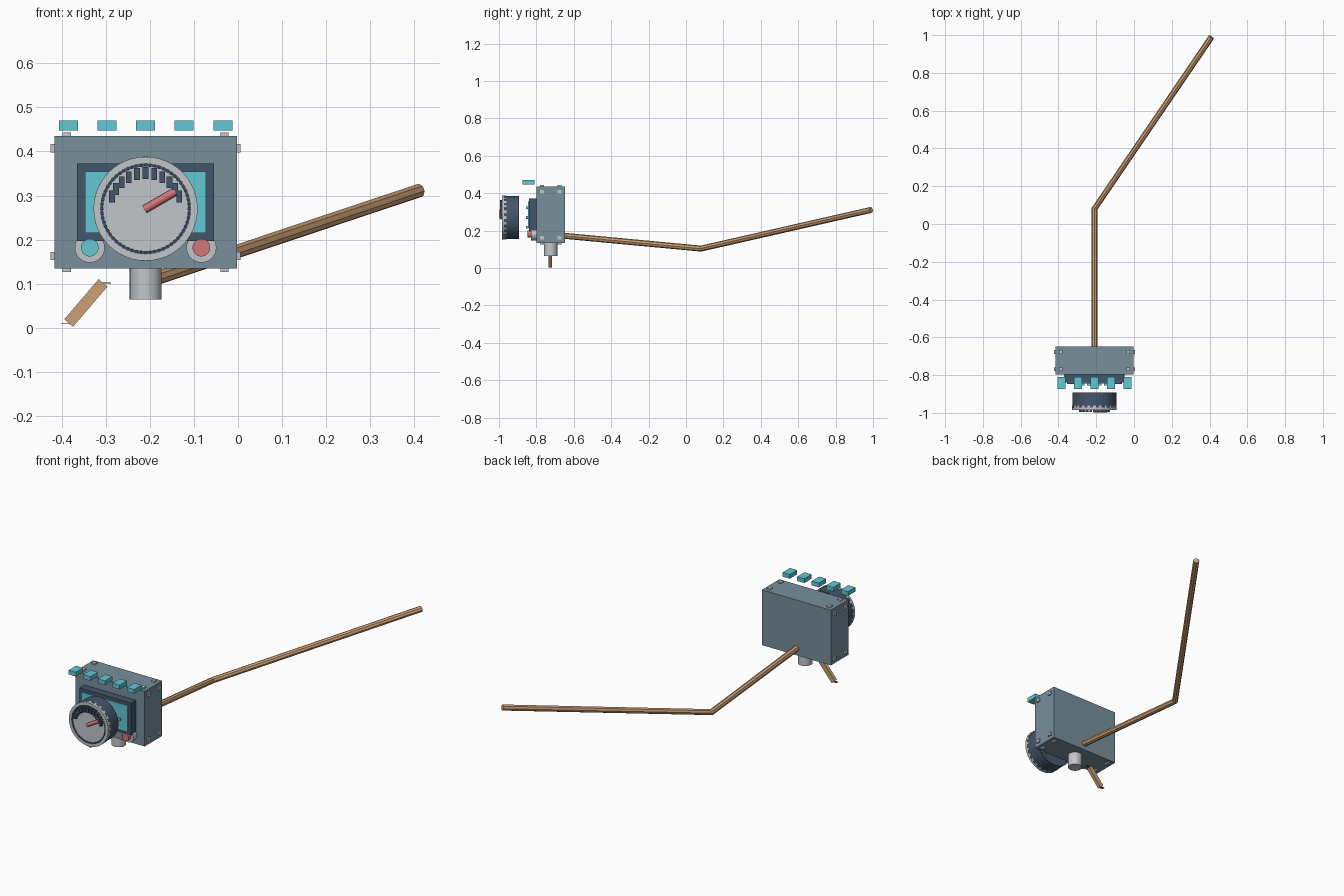
import bpy, bmesh
from math import sin, cos, pi, radians
from mathutils import Vector, Matrix

if "Cube" in bpy.data.objects:
    bpy.data.objects.remove(bpy.data.objects["Cube"])


def material(name, rgb):
    m = bpy.data.materials.new(name)
    m.use_nodes = True
    col = tuple(((c / 255 + 0.055) / 1.055) ** 2.4 for c in rgb) + (1,)
    m.diffuse_color = col
    m.node_tree.nodes["Principled BSDF"].inputs["Base Color"].default_value = col
    return m


SLATE = material("slate casing", (120, 144, 156))
DARK = material("dark navy", (68, 86, 106))
GREY = material("light grey", (194, 198, 202))
CYAN = material("cyan", (98, 200, 213))
RED = material("red", (212, 118, 124))
WOOD = material("tan wood", (204, 160, 116))


def finish(name, bm, mat):
    mesh = bpy.data.meshes.new(name)
    bm.to_mesh(mesh)
    bm.free()
    mesh.materials.append(mat)
    ob = bpy.data.objects.new(name, mesh)
    bpy.context.collection.objects.link(ob)
    return ob


def boxes(name, mat, centres, size, turns=None):
    """One object of equal boxes, each optionally turned about y."""
    bm = bmesh.new()
    for i, c in enumerate(centres):
        turn = turns[i] if turns else 0
        bmesh.ops.create_cube(bm, size=1, matrix=Matrix.Translation(c)
                              @ Matrix.Rotation(turn, 4, 'Y')
                              @ Matrix.Diagonal((*size, 1)))
    return finish(name, bm, mat)


def rod(name, mat, a, b, r, sides=32):
    """Cylinder between two points."""
    a, b = Vector(a), Vector(b)
    d = b - a
    bm = bmesh.new()
    bmesh.ops.create_cone(bm, cap_ends=True, segments=sides, radius1=r, radius2=r,
                          depth=d.length, matrix=Matrix.Translation((a + b) / 2)
                          @ d.to_track_quat('Z', 'Y').to_matrix().to_4x4())
    return finish(name, bm, mat)


def ring(name, mat, inner, outer, y0, y1, sides=48):
    """Flat ring around the dial axis, by spinning a rectangle."""
    bm = bmesh.new()
    profile = [(inner, y0), (outer, y0), (outer, y1), (inner, y1)]
    face = bm.faces.new([bm.verts.new((CX + r, y, CZ)) for r, y in profile])
    edges = list(face.edges)
    bm.faces.remove(face)
    bmesh.ops.spin(bm, geom=edges, cent=(CX, 0, CZ), axis=(0, 1, 0),
                   angle=2 * pi, steps=sides, use_merge=True)
    bmesh.ops.remove_doubles(bm, verts=bm.verts, dist=1e-5)
    bmesh.ops.recalc_face_normals(bm, faces=bm.faces)
    return finish(name, bm, mat)


def around(r, y, angles):
    """Points on a circle about the dial axis."""
    return [(CX + r * cos(a), y, CZ + r * sin(a)) for a in angles]


CX, CZ = -0.2095, 0.27      # dial axis
BX, BY, BZ = -0.2095, -0.723, 0.285   # casing centre

# Casing with bolts on its top, bottom and sides
boxes("casing", SLATE, [(BX, BY, BZ)], (0.414, 0.15, 0.3))
pm = (-1, 1)
ys = (-0.769, -0.677)
boxes("top_bottom_bolts", GREY,
      [(BX + i * 0.179, y, BZ + k * 0.152) for i in pm for y in ys for k in pm],
      (0.019, 0.021, 0.012))
boxes("side_bolts", GREY,
      [(BX + i * 0.209, y, BZ + k * 0.122) for i in pm for y in ys for k in pm],
      (0.012, 0.021, 0.019))

# Screen, frame and readout marks
boxes("screen_frame", DARK, [(BX, -0.817, 0.285)], (0.31, 0.045, 0.175))
boxes("screen", CYAN, [(BX, -0.841, 0.285)], (0.274, 0.006, 0.14))
boxes("readout_marks", CYAN,
      [(BX + (i - 3) * 0.03, -0.849, 0.27 + 0.06 * sin(i * 1.05)) for i in range(7)],
      (0.016, 0.012, 0.012))

# Round buttons under the screen
for side, x, mat in (("right", -0.336, CYAN), ("left", -0.083, RED)):
    rod(side + "_button_base", GREY, (x, -0.79, 0.182), (x, -0.828, 0.182), 0.034)
    rod(side + "_button", mat, (x, -0.82, 0.182), (x, -0.848, 0.182), 0.02)

# Row of key tabs over the casing
boxes("key_tabs", CYAN, [(BX + i * 0.0875, -0.842, 0.459) for i in range(-2, 3)],
      (0.043, 0.063, 0.023))

# Dial drum, face and rim
rod("dial_drum", DARK, (CX, -0.893, CZ), (CX, -0.974, CZ), 0.116, 48)
ring("dial_rim", GREY, 0.1015, 0.118, -0.984, -0.972)
rod("dial_face", GREY, (CX, -0.97, CZ), (CX, -0.979, CZ), 0.0975, 48)
teeth = [2 * pi * i / 24 for i in range(24)]
boxes("rim_teeth", GREY, around(0.112, -0.967, teeth),
      (0.012, 0.014, 0.014), [-a for a in teeth])
dashes = [2 * pi * i / 60 for i in range(60)]
boxes("groove_dashes", DARK, around(0.0995, -0.981, dashes),
      (0.008, 0.007, 0.005), [-a for a in dashes])

# Scale marks and needle
marks = [radians(160 - 14 * i) for i in range(11)]
boxes("scale_marks", DARK, around(0.081, -0.986, marks), (0.013, 0.017, 0.027))
t = [radians(30)]
rod("needle", RED, around(-0.003, -0.988, t)[0], around(0.078, -0.988, t)[0], 0.0095, 12)

# Socket below the casing
rod("socket", GREY, (BX, -0.724, 0.064), (BX, -0.724, 0.14), 0.036)

# Long bent handle
curve = bpy.data.curves.new("long_handle", 'CURVE')
curve.dimensions = '3D'
curve.bevel_depth = 0.016
curve.bevel_resolution = 2
curve.use_fill_caps = True
spline = curve.splines.new('POLY')
path = [(BX, -0.7, 0.177), (BX, 0.08, 0.104), (0.41, 0.99, 0.311)]
spline.points.add(len(path) - 1)
for p, co in zip(spline.points, path):
    p.co = (*co, 1)
spline.use_smooth = False
curve.materials.append(WOOD)
bpy.context.collection.objects.link(bpy.data.objects.new("long_handle", curve))

# Short loose peg with thin end plates
low, high = Vector((-0.384, -0.725, 0.011)), Vector((-0.306, -0.725, 0.102))
slope = high - low
boxes("short_peg", WOOD, [(low + high) / 2], (0.026, 0.018, slope.length),
      [Vector((slope.z, slope.x)).angle_signed(Vector((1, 0)))])
boxes("peg_end_plates", DARK, [(-0.39, -0.725, 0.0095), (-0.299, -0.725, 0.102)],
      (0.023, 0.016, 0.002))
